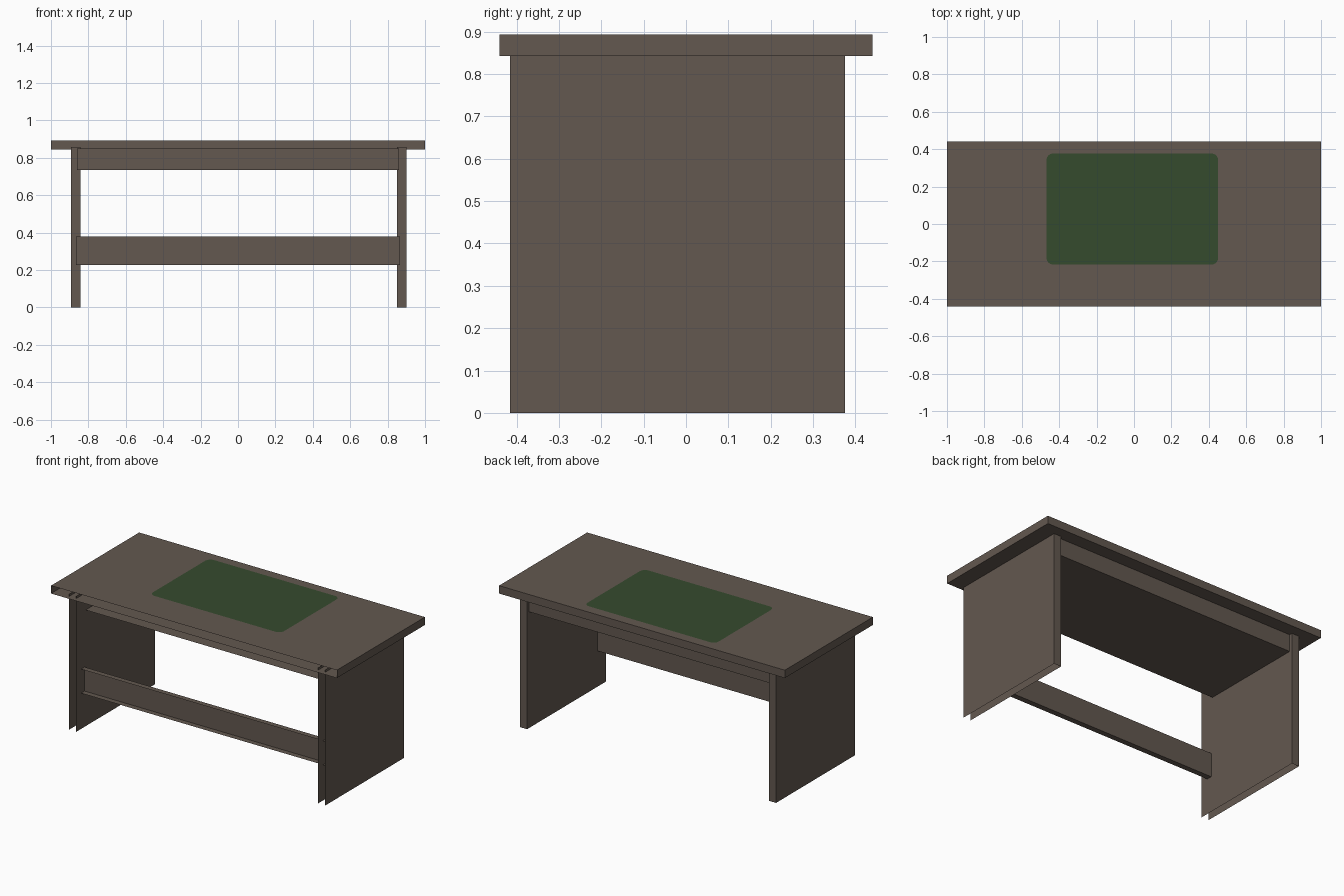
import bpy, bmesh, math
from mathutils import Vector

if "Cube" in bpy.data.objects:
    bpy.data.objects.remove(bpy.data.objects["Cube"])


def material(name, rgb):
    m = bpy.data.materials.new(name)
    m.diffuse_color = (*rgb, 1.0)
    m.use_nodes = True
    m.node_tree.nodes["Principled BSDF"].inputs["Base Color"].default_value = m.diffuse_color
    return m


wood = material("dull brown wood", (0.125, 0.098, 0.080))
green = material("dark green felt", (0.036, 0.070, 0.027))


def finish(bm, name, mat):
    me = bpy.data.meshes.new(name)
    bm.to_mesh(me)
    bm.free()
    me.materials.append(mat)
    ob = bpy.data.objects.new(name, me)
    bpy.context.collection.objects.link(ob)


def board(name, xs, ys, zs, open_dirs):
    """Box between the given limits, with the faces towards open_dirs left out."""
    bm = bmesh.new()
    bmesh.ops.create_cube(bm, size=1)
    for v in bm.verts:
        v.co = [lim[0] if c < 0 else lim[1] for c, lim in zip(v.co, (xs, ys, zs))]
    bm.normal_update()
    gone = [f for f in bm.faces if any(f.normal.dot(Vector(d)) > 0.9 for d in open_dirs)]
    bmesh.ops.delete(bm, geom=gone, context='FACES')
    finish(bm, name, wood)


FRONT = (0, -1, 0)
X_ENDS = [(1, 0, 0), (-1, 0, 0)]
Z_ENDS = [(0, 0, 1), (0, 0, -1)]

# Table top, open along the front edge
board("table_top", (-1, 1), (-0.44, 0.44), (0.843, 0.893), [FRONT])

# Side panels, open at the front, top and bottom
board("left_side_panel", (-0.893, -0.843), (-0.415, 0.375), (0, 0.858), [FRONT] + Z_ENDS)
board("right_side_panel", (0.85, 0.90), (-0.415, 0.375), (0, 0.858), [FRONT] + Z_ENDS)

# Deep under-top box and front stretcher, both open at the front and ends
board("under_top_box", (-0.86, 0.86), (-0.32, 0.355), (0.735, 0.849), [FRONT] + X_ENDS)
board("front_stretcher", (-0.865, 0.865), (-0.365, -0.33), (0.226, 0.378), [FRONT] + X_ENDS)

# Green desk mat with rounded corners lying on the top
bm = bmesh.new()
r, steps = 0.035, 4
x0, x1, y0, y1 = -0.468, 0.45, -0.217, 0.377
centres = [(x1 - r, y1 - r), (x0 + r, y1 - r), (x0 + r, y0 + r), (x1 - r, y0 + r)]
verts = []
for q, (cx, cy) in enumerate(centres):
    for i in range(steps + 1):
        a = math.pi / 2 * (q + i / steps)
        verts.append(bm.verts.new((cx + r * math.cos(a), cy + r * math.sin(a), 0.8945)))
bm.faces.new(verts)
finish(bm, "desk_mat", green)
